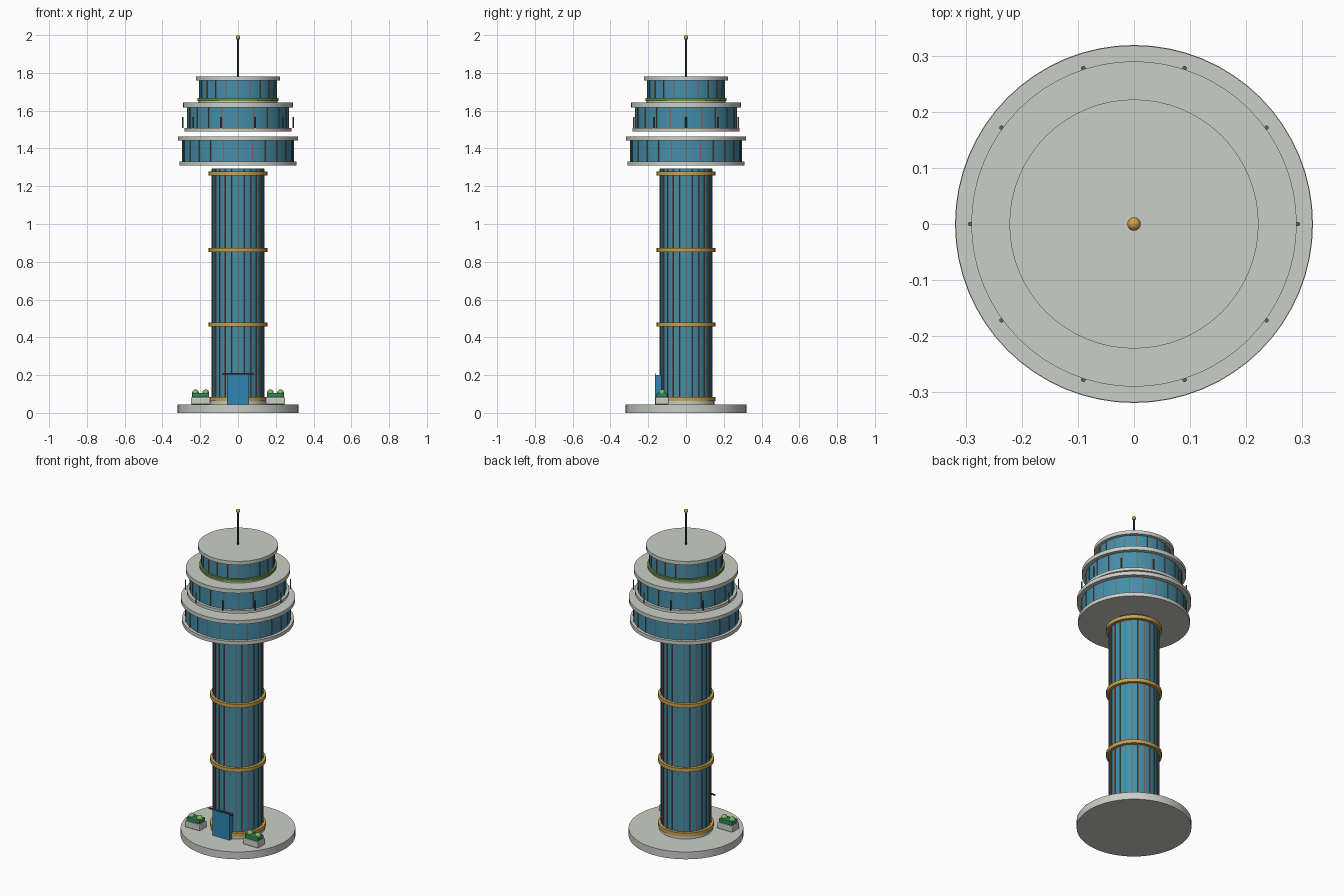
import bpy
from math import sin, cos, pi, radians

if "Cube" in bpy.data.objects:
    bpy.data.objects.remove(bpy.data.objects["Cube"])


def mat(name, r, g, b):
    m = bpy.data.materials.new(name)
    m.diffuse_color = (r, g, b, 1)
    m.use_nodes = True
    m.node_tree.nodes["Principled BSDF"].inputs["Base Color"].default_value = m.diffuse_color
    return m


GLASS = mat("glass_blue", 0.06, 0.27, 0.40)
BRONZE = mat("bronze", 0.20, 0.14, 0.11)
GOLD = mat("gold", 0.60, 0.36, 0.07)
STONE = mat("pale_stone", 0.60, 0.62, 0.57)
DOOR = mat("door_blue", 0.03, 0.24, 0.45)
DARK = mat("dark_metal", 0.03, 0.05, 0.07)
POST = mat("post_grey", 0.08, 0.14, 0.16)
HEDGE = mat("hedge_green", 0.03, 0.25, 0.10)
LEAF = mat("leaf_green", 0.22, 0.50, 0.10)
MOSS = mat("roof_garden_green", 0.15, 0.30, 0.05)


def finish(name, m):
    o = bpy.context.object
    o.name = name
    o.data.materials.append(m)
    return o


def disc(name, r, z0, z1, m, x=0, y=0, n=64):
    bpy.ops.mesh.primitive_cylinder_add(vertices=n, radius=r, depth=z1 - z0,
                                        location=(x, y, (z0 + z1) / 2))
    bpy.ops.object.shade_smooth_by_angle(angle=radians(30))
    return finish(name, m)


def box(name, sx, sy, sz, loc, m, rot=0, bevel=0):
    bpy.ops.mesh.primitive_cube_add(size=1, location=loc, rotation=(0, 0, rot))
    o = finish(name, m)
    o.scale = (sx, sy, sz)
    if bevel:
        bpy.ops.object.transform_apply(location=False, rotation=False, scale=True)
        b = o.modifiers.new("bevel", "BEVEL")
        b.width, b.segments = bevel, 2
    return o


def ball(name, r, loc, m):
    bpy.ops.mesh.primitive_uv_sphere_add(segments=24, ring_count=12, radius=r, location=loc)
    bpy.ops.object.shade_smooth()
    return finish(name, m)


def mullions(name, count, r, z0, z1, w):
    for i in range(count):
        a = 2 * pi * i / count
        box(f"{name}_{i}", w, w, z1 - z0,
            (r * cos(a), r * sin(a), (z0 + z1) / 2), BRONZE, a)


# plinth and shaft
disc("base_plinth", 0.319, 0, 0.045, STONE)
disc("shaft_foot", 0.15, 0.045, 0.062, STONE)
disc("glass_shaft", 0.137, 0.045, 1.293, GLASS)
mullions("shaft_rib", 24, 0.138, 0.06, 1.29, 0.006)
for i, z in enumerate((0.073, 0.468, 0.862, 1.268)):
    disc(f"gold_band_{i}", 0.155, z - 0.011, z + 0.011, GOLD)

# three observation decks: floor radius, glass radius, roof radius, heights, mullions
decks = [
    ("lower_deck", 0.311, 0.293, 0.318, (1.31, 1.332, 1.441, 1.464), 24),
    ("middle_deck", 0.284, 0.267, 0.290, (1.49, 1.508, 1.618, 1.642), 20),
    ("upper_deck", 0.208, 0.203, 0.222, (1.642, 1.652, 1.760, 1.782), 20),
]
for name, rf, rg, rr, z, n in decks:
    disc(name + "_floor", rf, z[0], z[1], STONE)
    disc(name + "_glass", rg, z[1], z[2], GLASS)
    disc(name + "_roof", rr, z[2], z[3], STONE)
    mullions(name + "_mullion", n, rg, z[1], z[2], 0.006)
disc("roof_garden_ring", 0.215, 1.652, 1.667, MOSS)

# railing posts round the middle deck
for i in range(10):
    a = 2 * pi * i / 10
    disc(f"railing_post_{i}", 0.004, 1.507, 1.567, POST,
         0.292 * cos(a), 0.292 * sin(a), 10)

# antenna
disc("antenna_mast", 0.005, 1.78, 1.985, DARK, n=16)
ball("antenna_tip", 0.012, (0, 0, 1.988), GOLD)

# entrance with dark strip above it
box("entrance_door", 0.115, 0.034, 0.155, (0, -0.146, 0.1225), DOOR)
box("entrance_strip", 0.166, 0.004, 0.009, (0, -0.163, 0.206), DARK)

# planters with hedges and bushes
for side, s in (("left", -1), ("right", 1)):
    x = 0.198 * s
    box(f"{side}_planter", 0.104, 0.070, 0.038, (x, -0.127, 0.064), STONE, bevel=0.006)
    box(f"{side}_hedge", 0.09, 0.056, 0.026, (x, -0.127, 0.093), HEDGE, bevel=0.004)
    for k in (-1, 1):
        ball(f"{side}_bush_{k}", 0.018, (x + 0.027 * k, -0.127, 0.106), LEAF)
